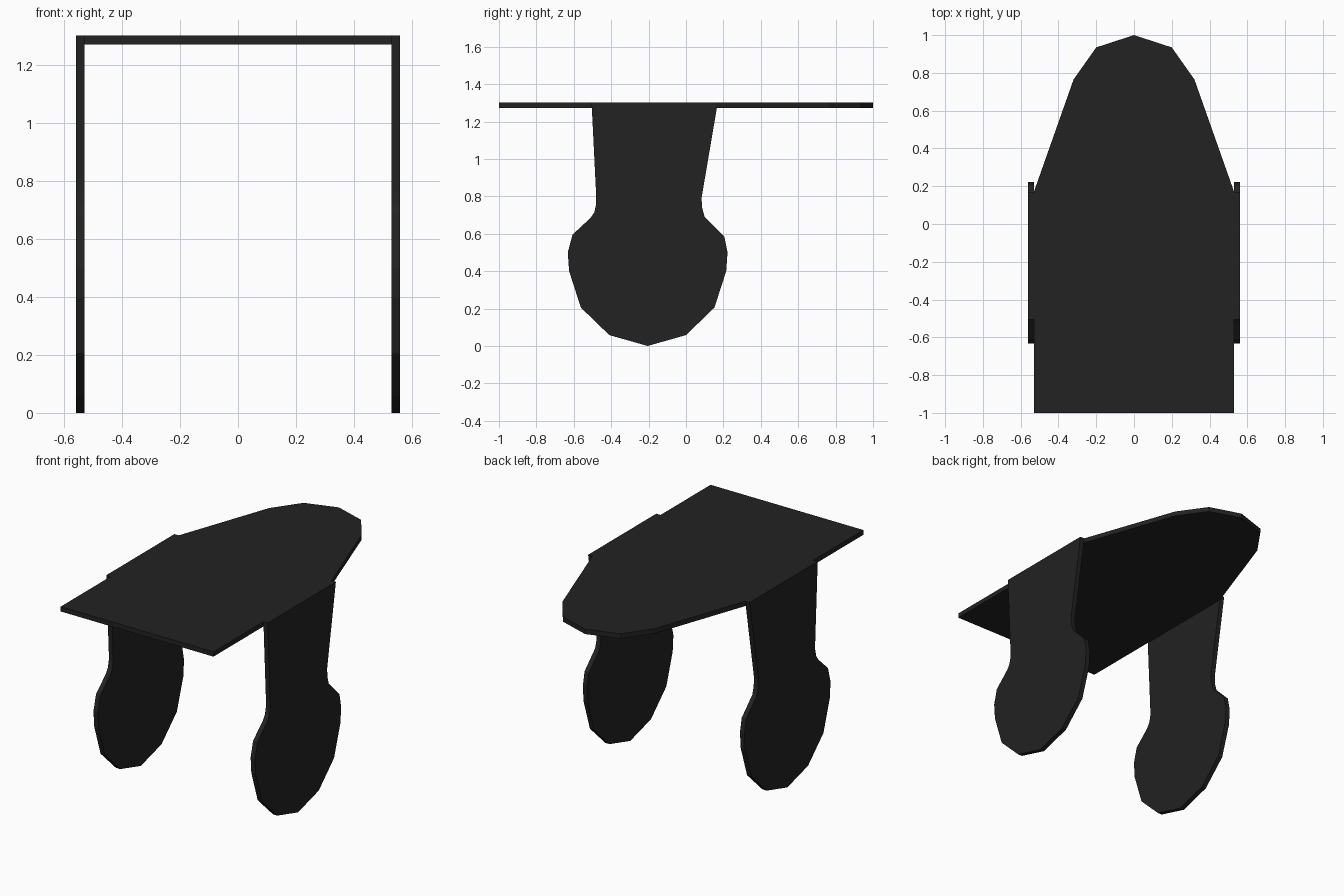
import bpy
import bmesh
from mathutils import Vector

cube = bpy.data.objects.get("Cube")
if cube:
    bpy.data.objects.remove(cube, do_unlink=True)

THICK = 0.03
HALF_WIDTH = 0.53
HEIGHT = 1.302

charcoal = bpy.data.materials.new("charcoal")
charcoal.use_nodes = True
colour = (0.016, 0.016, 0.016, 1)
charcoal.diffuse_color = colour
charcoal.node_tree.nodes["Principled BSDF"].inputs["Base Color"].default_value = colour


def panel(name, outline, offset):
    """Flat outline extruded along offset into a thin board."""
    bm = bmesh.new()
    face = bm.faces.new([bm.verts.new(p) for p in outline])
    moved = bmesh.ops.extrude_face_region(bm, geom=[face])["geom"]
    verts = [v for v in moved if isinstance(v, bmesh.types.BMVert)]
    bmesh.ops.translate(bm, verts=verts, vec=Vector(offset))
    bmesh.ops.recalc_face_normals(bm, faces=bm.faces)
    mesh = bpy.data.meshes.new(name)
    bm.to_mesh(mesh)
    bm.free()
    mesh.materials.append(charcoal)
    obj = bpy.data.objects.new(name, mesh)
    bpy.context.collection.objects.link(obj)
    return obj


# Table top: square at the front, tapering to a rounded nose at the back
right_edge = [(HALF_WIDTH, -1), (HALF_WIDTH, 0.17), (0.32, 0.765), (0.2, 0.935)]
left_edge = [(-x, y) for x, y in reversed(right_edge)]
top = right_edge + [(0, 1)] + left_edge
panel("table_top", [(x, y, HEIGHT) for x, y in top], (0, 0, -THICK))

# Side legs: tapered neck above a rounded, faceted foot
leg = [
    (0.17, HEIGHT), (0.083, 0.79), (0.087, 0.735), (0.1, 0.69),
    (0.125, 0.665), (0.205, 0.585), (0.222, 0.5), (0.215, 0.4),
    (0.152, 0.205), (0, 0.058), (-0.205, 0), (-0.41, 0.058),
    (-0.562, 0.205), (-0.625, 0.4), (-0.632, 0.5), (-0.607, 0.595),
    (-0.51, 0.685), (-0.49, 0.715), (-0.48, 0.76), (-0.48, 0.8),
    (-0.505, HEIGHT),
]
for name, side in (("left_leg", 1), ("right_leg", -1)):
    panel(name, [(side * HALF_WIDTH, y, z) for y, z in leg], (side * THICK, 0, 0))
